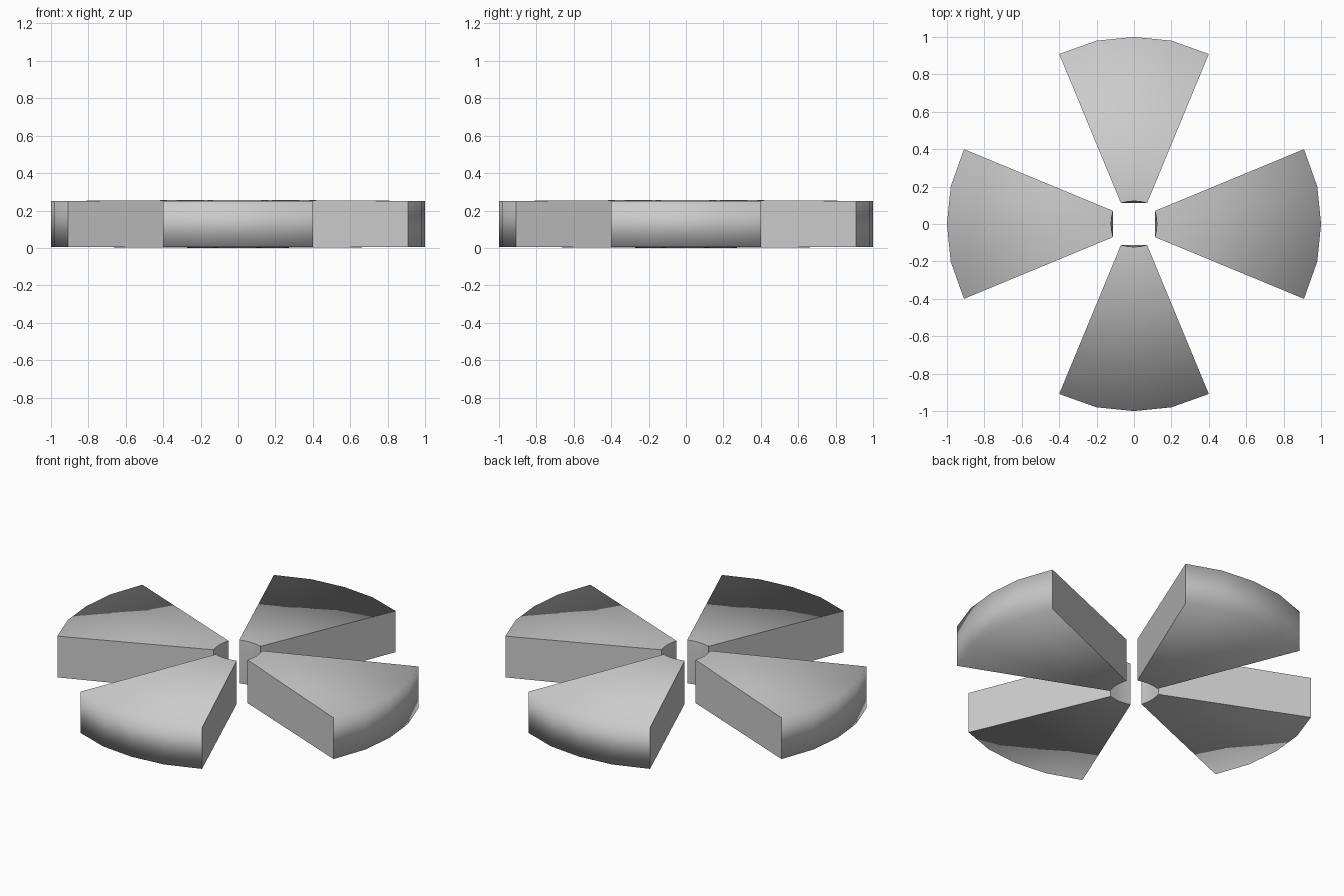
import bpy, bmesh, math

if "Cube" in bpy.data.objects:
    bpy.data.objects.remove(bpy.data.objects["Cube"])

# half plan outlines of one wedge pointing along +x (x, y), corner to corner
OUTER = [(0.909, -0.40), (0.98, -0.20), (1.0, 0.0), (0.98, 0.20), (0.909, 0.40)]
INNER = [(0.112, -0.07), (0.12, -0.036), (0.123, 0.0), (0.12, 0.036), (0.112, 0.07)]
Z_IN, Z_OUT = (0.0, 0.257), (0.006, 0.251)


def make_wedge(name, angle):
    bm = bmesh.new()

    def row(points, z):
        return [bm.verts.new((x, y, z)) for x, y in points]

    ob, ot = row(OUTER, Z_OUT[0]), row(OUTER, Z_OUT[1])
    ib, it = row(INNER, Z_IN[0]), row(INNER, Z_IN[1])
    # straight middle row makes the inner end slightly hollowed at top and bottom
    im = row([(0.112, y) for _, y in INNER], 0.1285)

    # caps, curved outer wall and inner wall
    caps, inner = [], []
    for i in range(4):
        j = i + 1
        caps.append(bm.faces.new((it[i], ot[i], ot[j], it[j])))
        caps.append(bm.faces.new((ib[i], ib[j], ob[j], ob[i])))
        caps.append(bm.faces.new((ob[i], ob[j], ot[j], ot[i])))
        inner.append(bm.faces.new((ib[i], im[i], im[j], ib[j])))
        inner.append(bm.faces.new((im[i], it[i], it[j], im[j])))
    # flat sides
    sides = [bm.faces.new((ib[k], ob[k], ot[k], it[k], im[k])) for k in (0, 4)]
    bmesh.ops.recalc_face_normals(bm, faces=bm.faces[:])

    # caps flow softly into the outer wall; sides and inner end stay crisp
    for f in bm.faces:
        f.smooth = True
    for f in sides + inner:
        f.smooth = f not in sides
        for e in f.edges:
            if any(g in caps or g in sides for g in e.link_faces):
                e.smooth = False

    mesh = bpy.data.meshes.new(name)
    bm.to_mesh(mesh)
    bm.free()
    obj = bpy.data.objects.new(name, mesh)
    obj.rotation_euler.z = angle
    bpy.context.collection.objects.link(obj)


# four wedges around the centre
for n, side in enumerate(("right", "back", "left", "front")):
    make_wedge(side + "_wedge", n * math.pi / 2)
